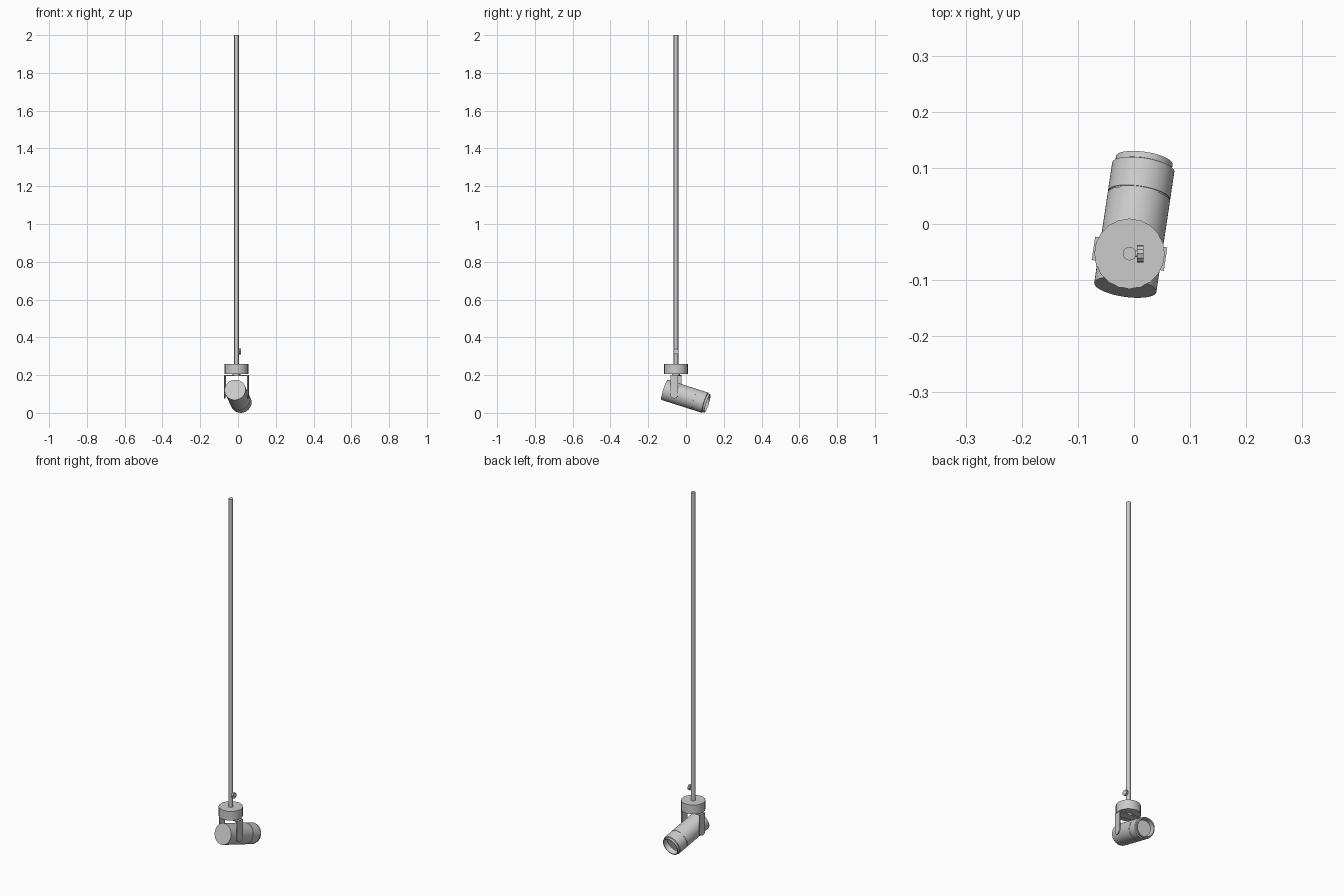
import bpy, bmesh
from math import sin, cos, pi, radians
from mathutils import Matrix, Vector

if "Cube" in bpy.data.objects:
    bpy.data.objects.remove(bpy.data.objects["Cube"])

AX, AY = -0.008, -0.053          # rod axis
YAW = radians(-8.5)
PITCH = radians(17.5)
BACK = Vector((-0.0155, -0.113, 0.122))   # centre of the lamp's rear face


def finish(name, bm, matrix=Matrix(), smooth=True):
    bmesh.ops.remove_doubles(bm, verts=bm.verts, dist=1e-6)
    bmesh.ops.recalc_face_normals(bm, faces=bm.faces)
    me = bpy.data.meshes.new(name)
    bm.to_mesh(me)
    bm.free()
    me.transform(matrix)
    ob = bpy.data.objects.new(name, me)
    bpy.context.collection.objects.link(ob)
    if smooth:
        bpy.ops.object.select_all(action='DESELECT')
        bpy.context.view_layer.objects.active = ob
        ob.select_set(True)
        bpy.ops.object.shade_smooth_by_angle(angle=radians(35))
    return ob


def lathe(name, profile, sides, matrix=Matrix(), lobe=0.0):
    """Spin (radius, height) points about z; lobe pulls in every other side."""
    bm = bmesh.new()
    rings = []
    for r, h in profile:
        if r == 0:
            rings.append([bm.verts.new((0, 0, h))] * sides)
            continue
        ring = []
        for i in range(sides):
            a = 2 * pi * i / sides
            q = r - lobe * (i % 2)
            ring.append(bm.verts.new((q * cos(a), q * sin(a), h)))
        rings.append(ring)
    for p, q in zip(rings, rings[1:]):
        for i in range(sides):
            j = (i + 1) % sides
            vs = list(dict.fromkeys((p[i], p[j], q[j], q[i])))
            if len(vs) > 2:
                bm.faces.new(vs)
    return finish(name, bm, matrix)


def cyl(name, r, z0, z1, sides, matrix=Matrix(), lobe=0.0):
    return lathe(name, [(0, z0), (r, z0), (r, z1), (0, z1)], sides, matrix, lobe)


axis = Matrix.Translation((AX, AY, 0))
along_x = Matrix.Rotation(pi / 2, 4, 'Y')

# suspension rod, gripped collar and swivel post
cyl("suspension_rod", 0.012, 0.25, 2.0, 16, axis)
cyl("collar", 0.063, 0.206, 0.258, 40, axis, 0.0015)
cyl("swivel_post", 0.02, 0.195, 0.21, 24, axis)

# clamp screw on the side of the rod
screw = Matrix.Translation((AX, AY, 0.325)) @ along_x
cyl("clamp_screw_stem", 0.006, 0.006, 0.016, 16, screw)
cyl("clamp_screw_knob", 0.016, 0.013, 0.025, 24, screw, 0.0015)

# yoke: crossbar plus two round-ended arms
yoke = axis @ Matrix.Rotation(YAW, 4, 'Z')
bm = bmesh.new()
bmesh.ops.create_cube(bm, size=1, matrix=Matrix.Translation((0, 0, 0.1975))
                      @ Matrix.Diagonal((0.13, 0.042, 0.005, 1)))
finish("yoke_crossbar", bm, yoke, False)
for side, label in ((-1, "left"), (1, "right")):
    outline = [(-0.021, 0.2)]
    outline += [(-0.021 * cos(pi * i / 12), 0.098 - 0.021 * sin(pi * i / 12)) for i in range(13)]
    outline += [(0.021, 0.2)]
    bm = bmesh.new()
    face = bm.faces.new([bm.verts.new((side * 0.06, y, z)) for y, z in outline])
    ext = bmesh.ops.extrude_face_region(bm, geom=[face])
    bmesh.ops.translate(bm, vec=(side * 0.005, 0, 0),
                        verts=[v for v in ext["geom"] if isinstance(v, bmesh.types.BMVert)])
    finish(label + "_yoke_arm", bm, yoke)
    pin = yoke @ Matrix.Translation((0, 0, 0.1)) @ along_x
    cyl(label + "_pivot_pin", 0.01, *sorted((side * 0.05, side * 0.062)), 20, pin)

# lamp head with seam groove, stepped bezel and recessed lens
head = (Matrix.Translation(BACK) @ Matrix.Rotation(YAW, 4, 'Z')
        @ Matrix.Rotation(-(pi / 2 + PITCH), 4, 'X'))
lathe("lamp_head", [(0, 0), (0.056, 0), (0.056, 0.171), (0.054, 0.171), (0.054, 0.174),
                    (0.056, 0.174), (0.056, 0.227), (0.051, 0.229), (0.051, 0.24),
                    (0.046, 0.24), (0.041, 0.215), (0, 0.215)], 48, head)
